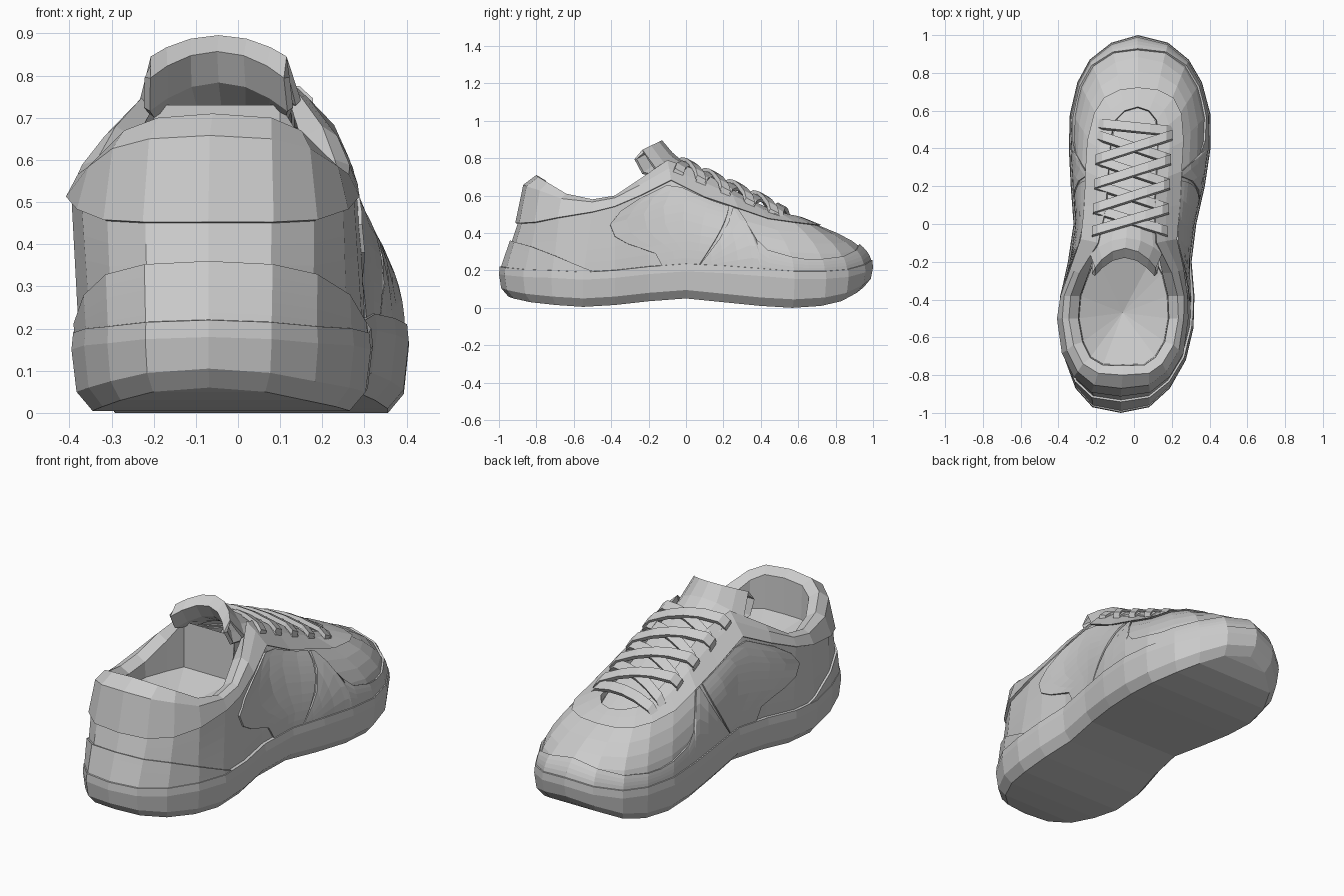
import bpy, bmesh, math
from mathutils import Vector as V

if "Cube" in bpy.data.objects:
    bpy.data.objects.remove(bpy.data.objects["Cube"])

grey = bpy.data.materials.new("warm_grey")
grey.diffuse_color = (0.6, 0.6, 0.6, 1)
grey.use_nodes = True
grey.node_tree.nodes["Principled BSDF"].inputs["Base Color"].default_value = grey.diffuse_color

def make(name, verts, faces, solid=0):
    me = bpy.data.meshes.new(name)
    me.from_pydata([tuple(v) for v in verts], [], faces)
    bm = bmesh.new()
    bm.from_mesh(me)
    bmesh.ops.remove_doubles(bm, verts=bm.verts, dist=0.0005)
    bmesh.ops.recalc_face_normals(bm, faces=bm.faces)
    bm.to_mesh(me)
    bm.free()
    me.materials.append(grey)
    ob = bpy.data.objects.new(name, me)
    bpy.context.collection.objects.link(ob)
    if solid:
        m = ob.modifiers.new("thickness", 'SOLIDIFY')
        m.thickness, m.offset = solid, 0
    return ob

# Stations run heel (0) to toe (14); rings go up the right side, back down the left
N = 28
def ring(tab):
    return [V((r, y, z)) for y, l, r, z in tab] + [V((l, y, z)) for y, l, r, z in tab[13:0:-1]]

def station(i):
    i = i % N
    return min(i, N - i)

def inset(rg, d, zs=None, dz=0):
    out = []
    for i, p in enumerate(rg):
        c = V((0.035 * p.y - 0.02, max(-0.55, min(0.5, p.y)), 0))
        n = (c - V((p.x, p.y, 0))).normalized()
        k = d(station(i)) if callable(d) else d
        z = (zs[station(i)] if zs else p.z) + dz
        out.append(V((p.x + n.x * k, p.y + n.y * k, z)))
    return out

def mix(a, b, t, tz):
    return V((a.x + (b.x - a.x) * t, a.y + (b.y - a.y) * t, a.z + (b.z - a.z) * tz))

def skin(name, rings, top=True):
    verts = [p for rg in rings for p in rg]
    faces = [(k*N + i, k*N + (i+1) % N, (k+1)*N + (i+1) % N, (k+1)*N + i)
             for k in range(len(rings) - 1) for i in range(N)]
    for o in (0, (len(rings) - 1) * N)[:2 if top else 1]:     # caps, bridged side to side
        faces += [(o, o+1, o+27), (o+13, o+14, o+15)]
        faces += [(o+s, o+s+1, o+N-s-1, o+N-s) for s in range(1, 13)]
    return make(name, verts, faces)

# Key loops: (y, left x, right x, z)
outline = ring([
    (-1, -.07, -.07, .22), (-.97, -.22, .08, .215), (-.87, -.31, .19, .205),
    (-.72, -.365, .275, .2), (-.55, -.395, .315, .19), (-.38, -.39, .32, .2),
    (-.2, -.35, .305, .22), (0, -.32, .33, .235), (.2, -.335, .375, .225),
    (.4, -.345, .405, .21), (.58, -.34, .405, .195), (.75, -.30, .36, .195),
    (.87, -.235, .29, .205), (.96, -.12, .18, .23), (1, .02, .02, .255)])
seam = ring([
    (-.9, -.07, -.07, .45), (-.88, -.22, .08, .45), (-.8, -.31, .18, .455),
    (-.68, -.37, .25, .48), (-.5, -.395, .275, .51), (-.38, -.385, .28, .54),
    (-.24, -.335, .26, .6), (-.08, -.27, .215, .68), (.1, -.25, .23, .59),
    (.28, -.245, .24, .53), (.44, -.235, .25, .475), (.58, -.2, .24, .455),
    (.66, -.15, .2, .445), (.7, -.07, .12, .44), (.71, .02, .02, .44)])
rim = ring([
    (-.8, -.06, -.06, .71), (-.79, -.19, .08, .70), (-.74, -.27, .15, .67),
    (-.64, -.32, .21, .61), (-.5, -.345, .235, .58), (-.38, -.335, .23, .60),
    (-.26, -.29, .2, .68), (-.1, -.19, .12, .79), (.08, -.15, .11, .73),
    (.22, -.14, .12, .65), (.36, -.13, .125, .57), (.47, -.12, .13, .52),
    (.55, -.1, .12, .5), (.6, -.05, .08, .49), (.62, .02, .02, .485)])
ground = [.06, .05, .03, .015, .005, .015, .035, .05, .03, .01, 0, .01, .035, .08, .11]

# Sole
skin("sole", [inset(outline, .05, ground), inset(outline, .012, ground, .045),
              inset(outline, 0, None, -.04), inset(outline, .004),
              inset(outline, .04, None, .005)])

# Upper: outer wall, raised collar and eyestay band, turned-in lip
base = inset(outline, .018, None, -.015)

def at(rg, s):
    i = math.floor(s)
    return rg[i % N].lerp(rg[(i + 1) % N], s - i)

def wall(s, u):
    p = 1 + max(0, min(1, (station(s) - 4) / 3))
    return mix(at(base, s), at(seam, s), u ** p, u)

levels = [[wall(i, u) for i in range(N)] for u in (0, .2, .4, .6, .8, 1)]
pad = []
for i in range(N):
    f = max(0, min(1, (station(i) - 5) / 2))      # collar padding fades into eyestay
    pad.append(mix(seam[i], rim[i], .3 + .2 * f, .8 - .2 * f))
lip = inset(seam, lambda k: -.004 if k in (5, 6) else -.013, None, .003)
inner = inset(rim, lambda k: .05 if k < 7 else .005, None, -.03)
skin("upper", levels + [lip, pad, rim, inner], top=False)

# Lining wall and dished insole inside the foot opening
mouth = [inner[i % N] for i in range(-6, 7)]
mouth += [V((x, -.17, .73)) for x in (.1, -.05, -.2)]
m = len(mouth)
low = [V((-.06, -.47, 0)) + (V((p.x, p.y, 0)) - V((-.06, -.47, 0))) * .98 + V((0, 0, .49))
       for p in mouth]
make("insole_lining", mouth + low + [V((-.06, -.47, .4))],
     [(i, (i+1) % m, m + (i+1) % m, m + i) for i in range(m)] +
     [(m + i, m + (i+1) % m, 2*m) for i in range(m)])

# Overlay panels laid on the wall
def interp(pts, x):
    for (a, b), (c, d) in zip(pts, pts[1:]):
        if x <= c:
            return b + (d - b) * max(0, x - a) / (c - a)
    return pts[-1][1]

def grid(name, rows, solid=0):
    w = len(rows[0])
    faces = [(r*w + c, r*w + c + 1, (r+1)*w + c + 1, (r+1)*w + c)
             for r in range(len(rows) - 1) for c in range(w - 1)]
    return make(name, [p for r in rows for p in r], faces, solid)

STEPS = [k / 5 for k in range(6)]
heel_top = [(0, .62), (1, .6), (2, .52), (3, .32), (4.4, .03)]
grid("heel_counter", [[wall(s, v * interp(heel_top, abs(s))) for v in STEPS]
                      for s in (-4.4, -4, -3, -2, -1, 0, 1, 2, 3, 4, 4.4)], .022)

guard_top = [(7.4, .04), (8, .42), (8.8, .97), (8.95, .97), (9, .5), (9.3, .36),
             (10.5, .27), (12, .32), (14, .47)]
half = [7.4, 7.7, 8, 8.4, 8.8, 8.95, 9, 9.3, 10, 10.5, 11, 12, 13]
grid("toe_guard", [[wall(s, v * interp(guard_top, station(s))) for v in STEPS]
                   for s in half + [14] + [N - s for s in half[::-1]]], .018)

quarter_back = [(0, 6.4), (.2, 6.2), (.4, 5.4), (.55, 5), (.75, 4.8), (.9, 5.2), (1, 6.2)]
for side in ("right", "left"):
    rows = []
    for u in (0, .1, .2, .3, .4, .55, .65, .75, .82, .9, .97):
        a, b = interp(quarter_back, u), 7.32 + 1.4 * u
        cols = [a + (b - a) * k / 6 for k in range(7)]
        rows.append([wall(s if side == "right" else N - s, u) for s in cols])
    grid("quarter_panel_" + side, rows, .018)

# Tongue: (y, z, half width, edge drop, edge setback), folded over at the top
tongue = [(.64, .42, .08, 0, 0), (.4, .53, .13, .01, 0), (.2, .635, .15, .02, 0),
          (0, .755, .165, .03, .02), (-.08, .825, .185, .09, .08), (-.13, .887, .16, .05, .1),
          (-.17, .855, .165, .06, .1), (-.13, .79, .17, .07, .1), (-.05, .735, .15, .05, .03)]
rows = []
for y, z, w, drop, back in tongue:
    cx = -.035 + .085 * y
    rows.append([V((cx + w * t, y - back * t * t, z - drop * t * t))
                 for t in (-1, -.75, -.4, 0, .4, .75, 1)])
grid("tongue", rows, .018)

# Laces: flat straps crossing the throat
def lace(name, y0, y1, lift):
    verts, wide, up = [], V((0, .88, -.47)) * .027, V((0, .47, .88)) * .011
    for t in (0, .08, .3, .5, .7, .92, 1):
        y = y0 + (y1 - y0) * t
        arch = 1 - (2 * t - 1) ** 2
        c = V((-.21 + .4 * t + .05 * (y - .2), y, .725 - .46 * y + .045 * arch + lift))
        if t in (0, 1):
            c.z -= .02
        verts += [c - wide - up, c + wide - up, c + wide + up, c - wide + up]
    faces = [(0, 1, 2, 3), (24, 25, 26, 27)]
    faces += [(k*4 + j, k*4 + (j+1) % 4, k*4 + 4 + (j+1) % 4, k*4 + 4 + j)
              for k in range(6) for j in range(4)]
    make(name, verts, faces)

eyelets = [.47, .34, .21, .08, -.04]
lace("lace_bar", .53, .49, .005)
for n, (a, b) in enumerate(zip(eyelets, eyelets[1:])):
    lace(f"lace_{n}_rising", a, b, 0)
    lace(f"lace_{n}_falling", b, a, .018)
